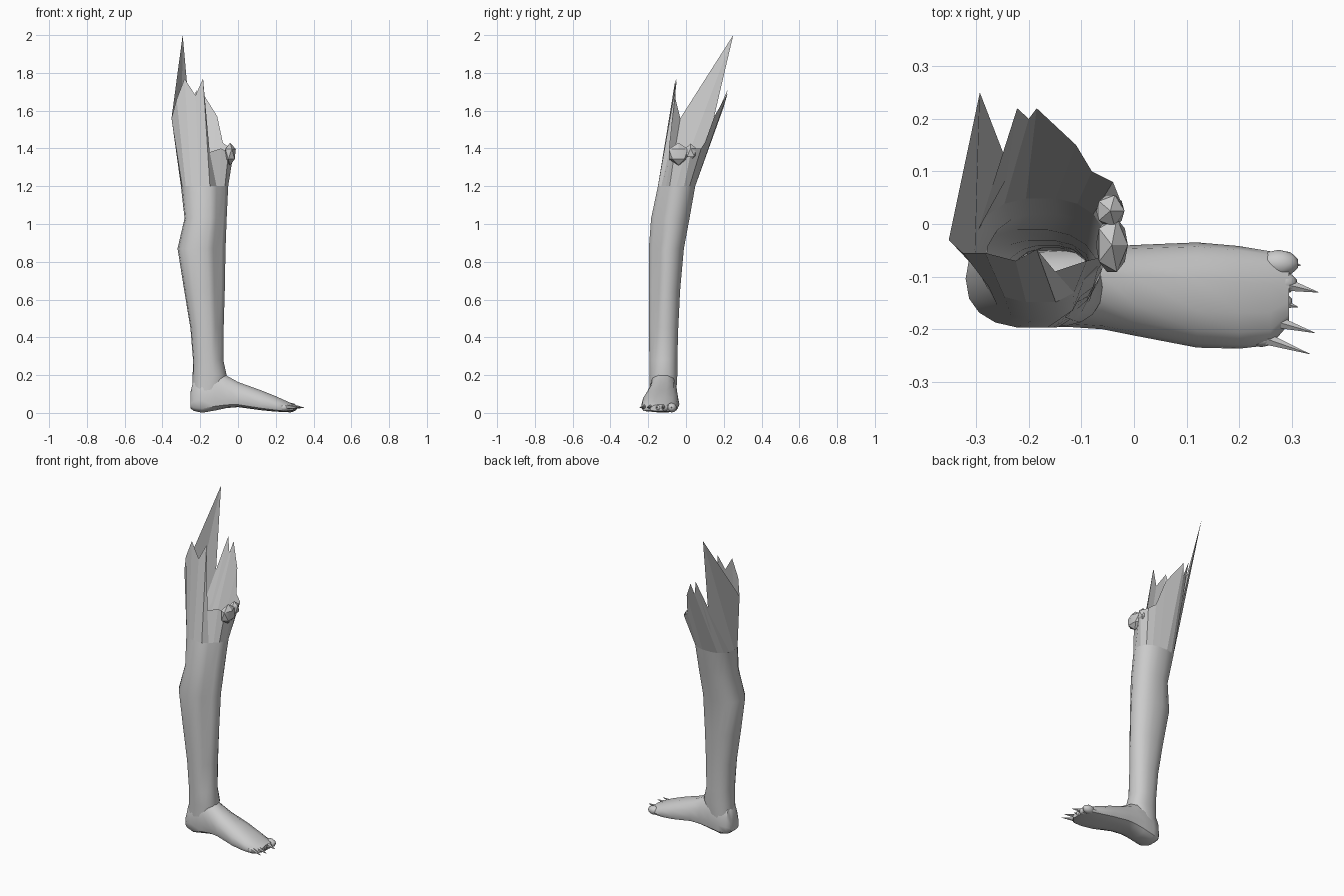
import bpy, bmesh
from math import sin, cos, pi, copysign
from mathutils import Vector

if "Cube" in bpy.data.objects:
    bpy.data.objects.remove(bpy.data.objects["Cube"])


def finish(bm, name, angle):
    bmesh.ops.recalc_face_normals(bm, faces=bm.faces)
    me = bpy.data.meshes.new(name)
    bm.to_mesh(me)
    bm.free()
    ob = bpy.data.objects.new(name, me)
    bpy.context.collection.objects.link(ob)
    bpy.ops.object.select_all(action='DESELECT')
    ob.select_set(True)
    bpy.context.view_layer.objects.active = ob
    if angle:
        bpy.ops.object.shade_smooth_by_angle(angle=angle)
    return ob


def loft(name, rings, cap_start=False, cap_end=False, angle=0.7):
    bm = bmesh.new()
    loops = [[bm.verts.new(p) for p in r] for r in rings]
    n = len(loops[0])
    for a, b in zip(loops, loops[1:]):
        for i in range(n):
            j = (i + 1) % n
            bm.faces.new((a[i], a[j], b[j], b[i]))
    if cap_start:
        bm.faces.new(loops[0])
    if cap_end:
        bm.faces.new(loops[-1])
    return finish(bm, name, angle)


def power(v, e):
    return copysign(abs(v) ** e, v)


N = 18


def leg_ring(z, x0, x1, y0, y1, groove):
    # rounded section with a hollow on the front right, beside the shin
    pts = []
    for k in range(N):
        a = 2 * pi * k / N
        f = groove if k == 16 else (1 + groove) / 2 if k in (15, 17) else 1
        pts.append(((x0 + x1) / 2 + f * (x1 - x0) / 2 * power(cos(a), 0.85),
                    (y0 + y1) / 2 + f * (y1 - y0) / 2 * power(sin(a), 0.85), z))
    return pts


# Leg: lofted shin and calf, left open at the top
sections = [
    (0.03, -0.245, -0.10, -0.19, -0.055, 1),
    (0.20, -0.240, -0.06, -0.195, -0.045, 1),
    (0.28, -0.238, -0.078, -0.195, -0.045, 0.92),
    (0.45, -0.252, -0.076, -0.197, -0.04, 0.8),
    (0.65, -0.285, -0.07, -0.198, -0.03, 0.76),
    (0.87, -0.32, -0.066, -0.198, -0.01, 0.76),
    (1.03, -0.283, -0.06, -0.186, 0.02, 0.78),
    (1.20, -0.302, -0.052, -0.15, 0.05, 0.82),
]
rings = [leg_ring(*s) for s in sections]
loft("leg", rings)

# Torn rim: jagged flat shards continuing the top ring of the leg
rim = [
    (-0.035, 0.00, 1.39), (-0.02, 0.03, 1.40), (-0.04, 0.08, 1.40),
    (-0.08, 0.10, 1.43), (-0.11, 0.15, 1.57), (-0.185, 0.22, 1.69),
    (-0.20, 0.20, 1.62), (-0.222, 0.22, 1.71), (-0.235, 0.10, 1.36),
    (-0.293, 0.25, 2.0), (-0.352, -0.03, 1.56), (-0.325, -0.055, 1.66),
    (-0.283, -0.055, 1.77), (-0.225, -0.07, 1.68), (-0.185, -0.048, 1.77),
    (-0.15, -0.09, 1.38), (-0.09, -0.07, 1.40), (-0.05, -0.06, 1.38),
]
loft("torn_rim", [rings[-1], rim], angle=None)

# Foot: arched sections from heel to toes with a flat sole
foot_sections = [  # x, y min, y max, z bottom, z top
    (-0.252, -0.165, -0.08, 0.025, 0.11),
    (-0.235, -0.18, -0.06, 0.01, 0.18),
    (-0.19, -0.196, -0.048, 0.0, 0.22),
    (-0.12, -0.196, -0.045, 0.012, 0.24),
    (-0.06, -0.20, -0.043, 0.025, 0.20),
    (0.0, -0.212, -0.04, 0.03, 0.166),
    (0.12, -0.235, -0.035, 0.014, 0.122),
    (0.20, -0.237, -0.042, 0.006, 0.09),
    (0.26, -0.23, -0.052, 0.005, 0.062),
    (0.295, -0.19, -0.065, 0.01, 0.045),
]
foot = []
for x, y0, y1, zb, zt in foot_sections:
    mid = zb + 0.3 * (zt - zb)
    ring = []
    for k in range(14):
        a = 2 * pi * k / 14
        s = sin(a)
        z = mid + (zt - mid) * s if s > 0 else mid + (mid - zb) * power(s, 0.5)
        ring.append((x, (y0 + y1) / 2 + (y1 - y0) / 2 * power(cos(a), 0.8), z))
    foot.append(ring)
loft("foot", foot, True, True)


def blob(name, centre, size, sub=1, angle=0.7):
    bm = bmesh.new()
    bmesh.ops.create_icosphere(bm, subdivisions=sub, radius=1)
    for v in bm.verts:
        v.co = Vector(centre) + Vector([c * s for c, s in zip(v.co, size)])
    return finish(bm, name, angle)


def claw(name, base, tip, r):
    axis = Vector(tip) - Vector(base)
    bm = bmesh.new()
    bmesh.ops.create_cone(bm, segments=6, radius1=r, radius2=0.0005,
                          depth=axis.length, cap_ends=True)
    rot = axis.to_track_quat('Z', 'Y')
    for v in bm.verts:
        v.co = rot @ v.co + (Vector(base) + Vector(tip)) / 2
    return finish(bm, name, 0.9)


# Toes with pointed claws
toes = [  # toe x, toe y, claw tip x, claw tip y, size
    (0.275, -0.075, 0.317, -0.078, 0.026),
    (0.278, -0.112, 0.351, -0.13, 0.022),
    (0.272, -0.148, 0.312, -0.158, 0.020),
    (0.262, -0.183, 0.344, -0.207, 0.020),
    (0.242, -0.215, 0.334, -0.247, 0.019),
]
for i, (x, y, tx, ty, r) in enumerate(toes, 1):
    blob(f"toe_{i}", (x, y, 0.028), (r * 1.5, r, r), 2)
    claw(f"claw_{i}", (x, y, 0.033), (tx, ty, 0.028), r * 0.75)

# Bone knob at the knee
blob("knee_knob", (-0.042, -0.04, 1.37), (0.034, 0.06, 0.06), 1, 0.5)
blob("knee_knob_side", (-0.045, 0.025, 1.38), (0.03, 0.035, 0.045), 1, 0.5)
